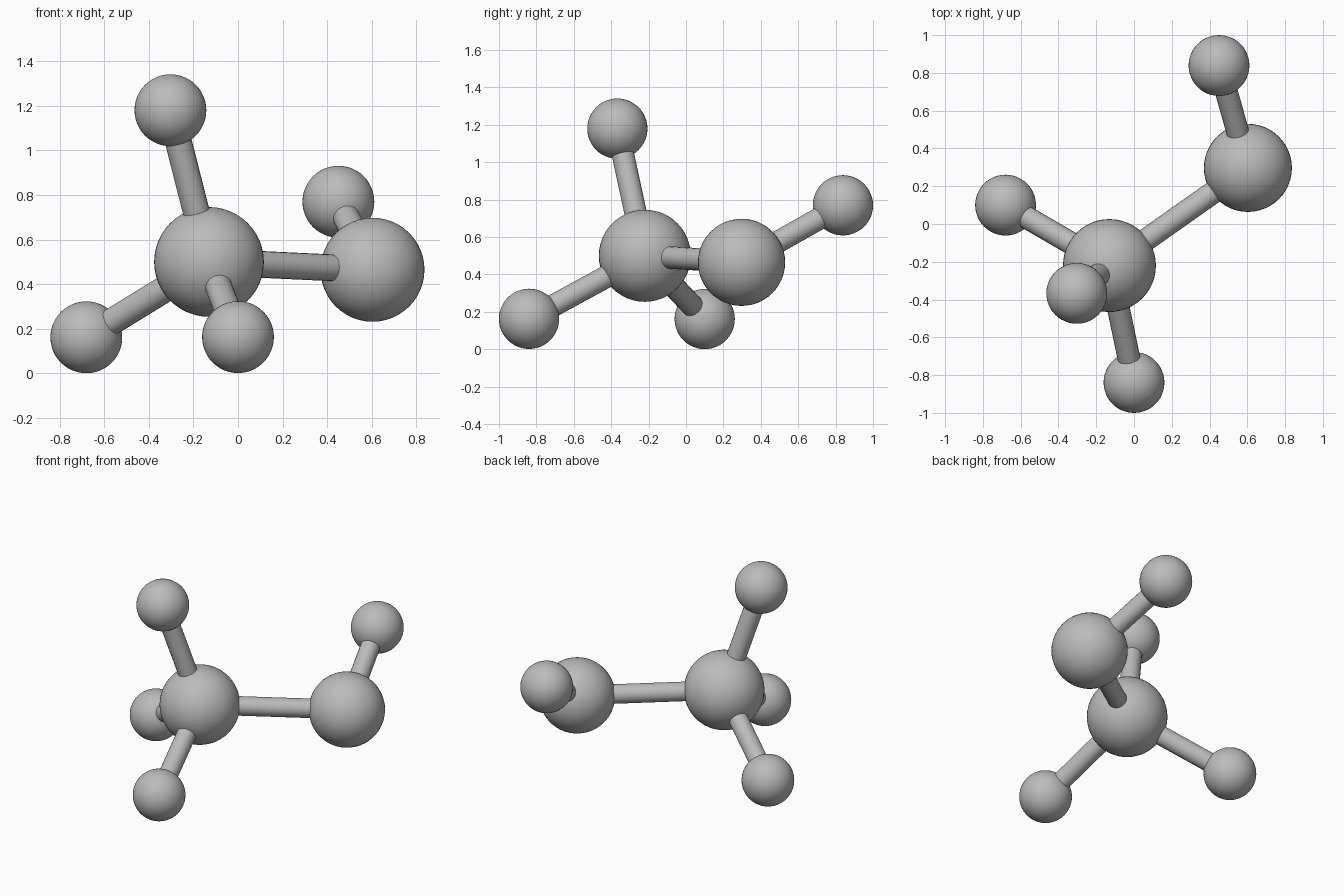
import bpy
from mathutils import Vector

cube = bpy.data.objects.get("Cube")
if cube:
    bpy.data.objects.remove(cube, do_unlink=True)

grey = bpy.data.materials.new("grey")
grey.use_nodes = True
colour = (0.5, 0.5, 0.5, 1)
grey.diffuse_color = colour
grey.node_tree.nodes["Principled BSDF"].inputs["Base Color"].default_value = colour

BIG, MEDIUM, SMALL, ROD = 0.246, 0.233, 0.161, 0.06


def ball(name, centre, radius):
    bpy.ops.mesh.primitive_uv_sphere_add(segments=48, ring_count=24, radius=radius, location=centre)
    obj = bpy.context.object
    obj.name = name
    obj.data.materials.append(grey)
    bpy.ops.object.shade_smooth()
    return Vector(centre)


def rod(name, start, end):
    along = end - start
    bpy.ops.mesh.primitive_cylinder_add(vertices=20, radius=ROD, depth=along.length,
                                        location=(start + end) / 2)
    obj = bpy.context.object
    obj.name = name
    obj.rotation_mode = 'QUATERNION'
    obj.rotation_quaternion = along.to_track_quat('Z', 'Y')
    obj.data.materials.append(grey)
    bpy.ops.object.shade_smooth_by_angle()


# Two large balls joined by a rod
centre = ball("centre_ball", (-0.13, -0.22, 0.50), BIG)
side = ball("side_ball", (0.603, 0.297, 0.465), MEDIUM)
rod("main_rod", centre, side)

# Small balls, each on its own rod
for name, parent, place in [
    ("top", centre, (-0.303, -0.367, 1.18)),
    ("right", centre, (-0.68, 0.10, 0.162)),
    ("front", centre, (0.0, -0.839, 0.163)),
    ("back", side, (0.45, 0.839, 0.77)),
]:
    rod(name + "_rod", parent, ball(name + "_ball", place, SMALL))
